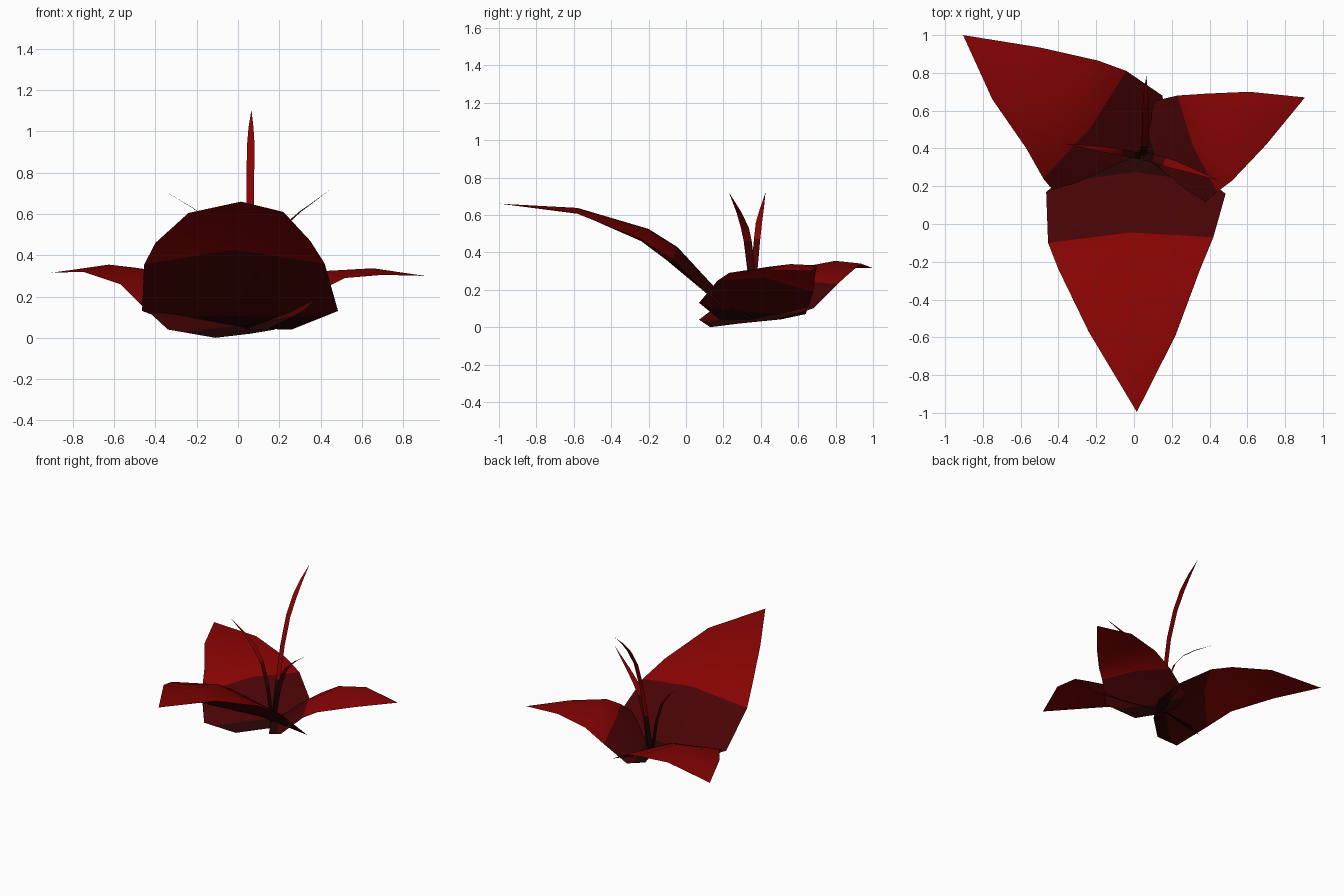
import bpy
import bmesh
from mathutils import Vector

cube = bpy.data.objects.get("Cube")
if cube:
    bpy.data.objects.remove(cube, do_unlink=True)


def make_material(name, color):
    mat = bpy.data.materials.new(name)
    mat.use_nodes = True
    mat.diffuse_color = (*color, 1)
    mat.node_tree.nodes["Principled BSDF"].inputs["Base Color"].default_value = (*color, 1)
    return mat


PALETTE = [make_material("petal red", (.24, .001, .001)),
           make_material("dark maroon", (.065, .001, .0015)),
           make_material("near black", (.018, .001, .001))]


def build_object(name, rows, color_rule):
    """Skin a list of point rows from a one-point tip; color_rule picks a colour per row and height."""
    bm = bmesh.new()
    vert_rows = [[bm.verts.new(p) for p in row] for row in rows]
    for index, (upper, lower) in enumerate(zip(vert_rows, vert_rows[1:])):
        for i in range(len(lower) - 1):
            if len(upper) == 1:
                corners = [upper[0], lower[i], lower[i + 1]]
            else:
                corners = [upper[i], lower[i], lower[i + 1], upper[i + 1]]
            face = bm.faces.new(corners)
            face.material_index = color_rule(index, face.calc_center_median().z)
    bmesh.ops.recalc_face_normals(bm, faces=bm.faces)
    if sum(f.normal.z for f in bm.faces) < 0:
        bmesh.ops.reverse_faces(bm, faces=bm.faces)
    mesh = bpy.data.meshes.new(name)
    bm.to_mesh(mesh)
    bm.free()
    for mat in PALETTE:
        mesh.materials.append(mat)
    obj = bpy.data.objects.new(name, mesh)
    bpy.context.collection.objects.link(obj)
    bpy.ops.object.select_all(action="DESELECT")
    obj.select_set(True)
    bpy.context.view_layer.objects.active = obj
    bpy.ops.object.shade_smooth_by_angle(angle=.6)


# Midrib offset of each petal row: shift towards the heart, lift above the edges
MIDRIB = [(0, .03), (.04, .06), (.04, .07), (.065, 0), (.04, 0)]


def petal_color(index, height):
    """Red blade, maroon throat, near-black heart."""
    return 0 if index < 3 else 1 if index < 5 else 2


def petal(name, size, tip, edges):
    """Petal from its tip and pairs of edge points, arched along a midrib."""
    tip = Vector(tip)
    pairs = [(Vector(a), Vector(b)) for a, b in edges]
    inward = (pairs[-1][0] + pairs[-1][1]) / 2 - tip
    inward.z = 0
    inward.normalize()
    rows = [[tip]]
    for (a, b), (shift, lift) in zip(pairs, MIDRIB):
        middle = (a + b) / 2 + inward * shift * size
        middle.z += lift * size
        rows.append([a, middle, b])
    # extra row where the heart colour begins
    rows.insert(-1, [p.lerp(q, .3) for p, q in zip(rows[-2], rows[-1])])
    build_object(name, rows, petal_color)


petal("front_petal", 1, (.015, -.995, .66), [
    ((-.24, -.57, .605), (.22, -.59, .61)),
    ((-.4, -.24, .46), (.35, -.24, .47)),
    ((-.455, -.1, .355), (.42, -.07, .36)),
    ((-.465, .17, .13), (.485, .16, .13)),
    ((-.25, .34, .05), (.26, .34, .04))])

petal("back_right_petal", .82, (-.905, 1, .315), [
    ((-.5, .935, .34), (-.75, .66, .32)),
    ((-.19, .865, .28), (-.57, .4, .26)),
    ((-.04, .81, .23), (-.48, .24, .17)),
    ((.15, .68, .1), (-.34, .07, .04)),
    ((.18, .49, .04), (-.11, .13, 0))])

petal("back_left_petal", .65, (.905, .67, .3), [
    ((.7, .42, .305), (.61, .7, .33)),
    ((.52, .23, .29), (.38, .69, .28)),
    ((.44, .17, .25), (.23, .68, .19)),
    ((.32, .07, .13), (.06, .64, .07)),
    ((.14, .18, .04), (0, .5, .04))])


def stamen_color(index, height):
    """Red filament that darkens towards its root."""
    return 2 if height < .2 else 1 if height < .42 else 0


def stamen(name, width, path):
    """Flat curved ribbon, level across, that tapers to a point at its end."""
    points = [Vector(p) for p in path]
    run = points[-1] - points[0]
    if abs(run.x) < .05:
        side = Vector((width / 2, 0, 0))
    else:
        side = Vector((-run.y, run.x, 0)).normalized() * width / 2
    rows = [[points[-1]]]
    for i, p in enumerate(reversed(points[:-1])):
        taper = .65 if i == 0 else 1
        rows.append([p - side * taper, p + side * taper])
    build_object(name, rows, stamen_color)


stamen("tall_stamen", .037, [
    (.05, .36, .04), (.055, .41, .35), (.06, .46, .6), (.06, .53, .8),
    (.062, .61, .93), (.063, .69, 1.02), (.065, .785, 1.105)])
stamen("right_stamen", .034, [
    (.04, .36, .04), (0, .365, .3), (-.06, .38, .47),
    (-.13, .39, .56), (-.22, .405, .63), (-.37, .425, .72)])
stamen("left_stamen", .045, [
    (.05, .36, .04), (.1, .35, .3), (.16, .33, .46),
    (.21, .315, .53), (.3, .285, .61), (.45, .23, .72)])
